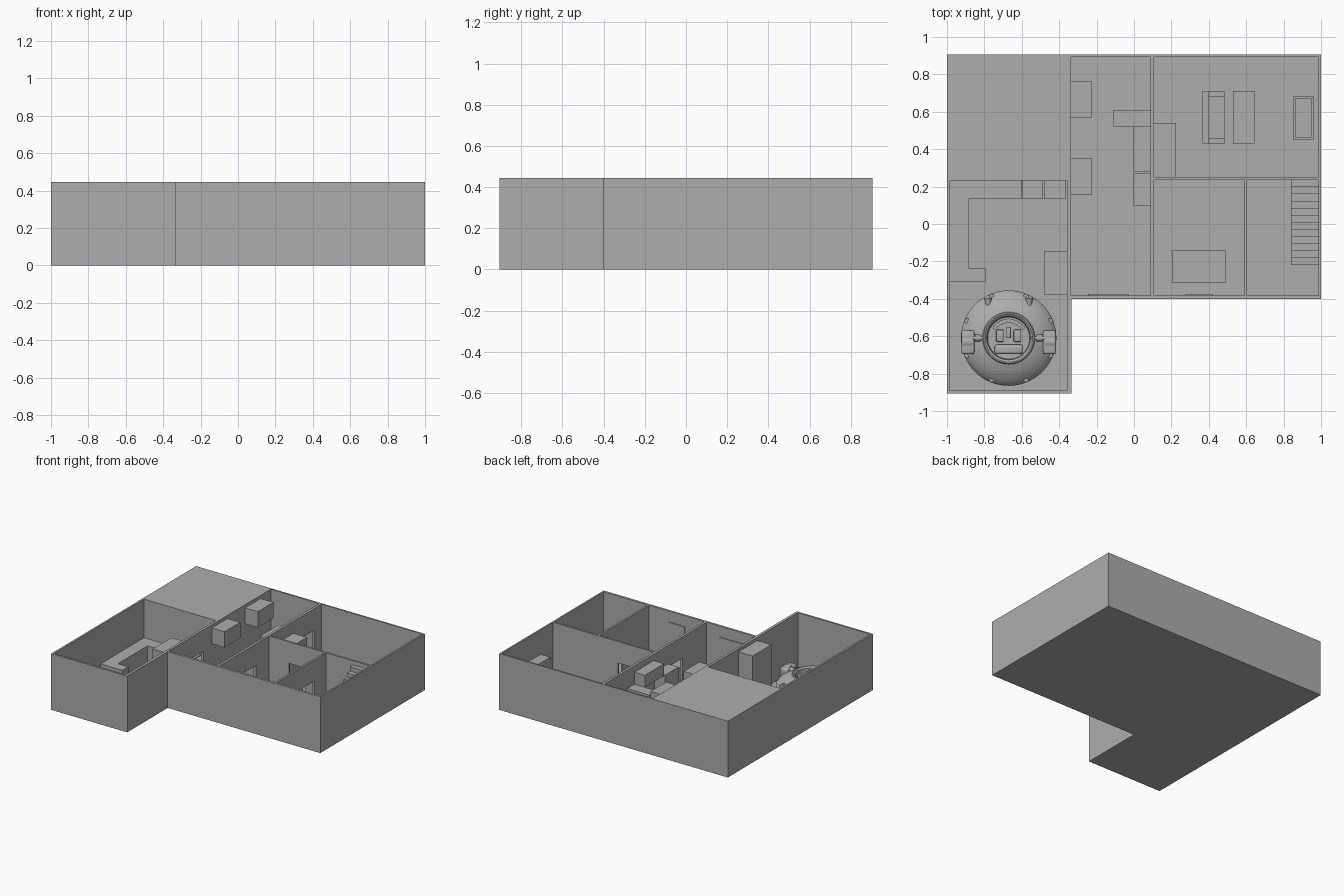
import bpy, bmesh, math
from mathutils import Matrix

if "Cube" in bpy.data.objects:
    bpy.data.objects.remove(bpy.data.objects["Cube"])

grey = bpy.data.materials.new("plain_grey")
grey.diffuse_color = (0.42, 0.42, 0.42, 1)
grey.use_nodes = True
grey.node_tree.nodes["Principled BSDF"].inputs["Base Color"].default_value = grey.diffuse_color


def finish(name, bm, smooth=False):
    bmesh.ops.recalc_face_normals(bm, faces=bm.faces)
    me = bpy.data.meshes.new(name)
    bm.to_mesh(me)
    bm.free()
    me.materials.append(grey)
    ob = bpy.data.objects.new(name, me)
    bpy.context.collection.objects.link(ob)
    bpy.context.view_layer.objects.active = ob
    if smooth:
        bpy.ops.object.select_all(action='DESELECT')
        ob.select_set(True)
        bpy.ops.object.shade_smooth_by_angle(angle=math.radians(35))
    return ob


def box(name, x0, x1, y0, y1, z0, z1, bevel=0):
    bm = bmesh.new()
    m = Matrix.Translation(((x0 + x1) / 2, (y0 + y1) / 2, (z0 + z1) / 2)) @ \
        Matrix.Diagonal((x1 - x0, y1 - y0, z1 - z0, 1))
    bmesh.ops.create_cube(bm, size=1, matrix=m)
    if bevel:
        bmesh.ops.bevel(bm, geom=bm.edges[:], offset=bevel, segments=3,
                        affect='EDGES', profile=0.5)
    return finish(name, bm, bevel > 0)


def prism(name, pts, z0, z1):
    bm = bmesh.new()
    f = bm.faces.new([bm.verts.new((x, y, z0)) for x, y in pts])
    r = bmesh.ops.extrude_face_region(bm, geom=[f])
    bmesh.ops.translate(bm, vec=(0, 0, z1 - z0),
                        verts=[v for v in r["geom"] if isinstance(v, bmesh.types.BMVert)])
    return finish(name, bm)


def lathe(name, profile, cx, cy, n=64):
    bm = bmesh.new()
    rings = [[bm.verts.new((cx + r * math.cos(2 * math.pi * i / n),
                            cy + r * math.sin(2 * math.pi * i / n), z)) for i in range(n)]
             for r, z in profile]
    for a, b in zip(rings, rings[1:]):
        for i in range(n):
            j = (i + 1) % n
            bm.faces.new((a[i], a[j], b[j], b[i]))
    bm.faces.new(rings[0])
    bm.faces.new(rings[-1])
    return finish(name, bm, True)


def cylinder(name, r, length, loc, axis='X', r2=None):
    bm = bmesh.new()
    rot = {'X': Matrix.Rotation(math.pi / 2, 4, 'Y'),
           'Y': Matrix.Rotation(math.pi / 2, 4, 'X'), 'Z': Matrix()}[axis]
    bmesh.ops.create_cone(bm, cap_ends=True, segments=24, radius1=r,
                          radius2=r if r2 is None else r2, depth=length,
                          matrix=Matrix.Translation(loc) @ rot)
    return finish(name, bm, True)


# Building shell: L-shaped block with rooms and doorways cut out
F, H = 0.012, 0.445
shell = prism("building_shell", [(-1, -0.905), (-0.335, -0.905), (-0.335, -0.4), (1, -0.4),
                                 (1, 0.905), (-1, 0.905)], 0, H)
rooms = [(-0.985, -0.357, -0.89, 0.232), (-0.337, 0.087, -0.382, 0.892),
         (0.107, 0.987, 0.25, 0.892), (0.107, 0.59, -0.382, 0.235),
         (0.605, 0.987, -0.382, 0.235)]
doors = [(-0.37, -0.32, -0.08, 0.05), (0.075, 0.12, -0.08, 0.07), (0.075, 0.12, 0.66, 0.8),
         (0.28, 0.42, 0.22, 0.265), (0.58, 0.615, -0.05, 0.09)]
for cuts, z0, z1 in ((rooms, F, 0.6), (doors, F + 0.001, 0.275)):
    for c in cuts:
        cutter = box("cutter", *c, z0, z1)
        mod = shell.modifiers.new("cut", 'BOOLEAN')
        mod.operation, mod.solver, mod.object = 'DIFFERENCE', 'EXACT', cutter
        bpy.context.view_layer.objects.active = shell
        bpy.ops.object.modifier_apply(modifier=mod.name)
        bpy.data.objects.remove(cutter)

# Windows on the inside of the front wall
for x0, x1 in ((-0.245, -0.03), (0.275, 0.42)):
    box("window_pane", x0, x1, -0.383, -0.378, 0.15, 0.36)
    for a, b in ((x0, x0 + 0.012), (x1 - 0.012, x1)):
        box("window_side", a, b, -0.383, -0.375, 0.15, 0.36)
    for z in (0.15, 0.348):
        box("window_rail", x0, x1, -0.383, -0.375, z, z + 0.012)

# Staircase
n = 12
for i in range(n):
    y0 = -0.22 + 0.455 * i / n
    box("stair_step", 0.84, 0.987, y0, 0.235, F + 0.4 * i / n, F + 0.4 * (i + 1) / n)

# Workshop counter, appliances and tall cupboard
prism("workshop_counter", [(-0.985, -0.31), (-0.795, -0.31), (-0.795, -0.235), (-0.885, -0.235),
                           (-0.885, 0.135), (-0.715, 0.135), (-0.715, 0.232), (-0.985, 0.232)],
      F, 0.14)
for x in (-0.715, -0.6, -0.48):
    box("workshop_cabinet", x, x + 0.113, 0.135, 0.232, F, 0.14)
box("tall_cupboard", -0.48, -0.357, -0.38, -0.145, F, 0.42)

# Hall and kitchen furniture
for y in (0.155, 0.57):
    box("wall_cabinet", -0.337, -0.225, y, y + 0.195, 0.295, 0.42)
box("kitchen_wall_cabinet", -0.005, 0.087, 0.28, 0.52, 0.3, 0.395)
box("kitchen_counter", -0.005, 0.087, 0.28, 0.52, F, 0.13)
box("kitchen_partition", -0.11, 0.087, 0.52, 0.61, F, 0.3)
box("tall_cooler", -0.005, 0.087, 0.1, 0.27, F, 0.3)

# Living room furniture and middle-room bed
box("corner_cupboard", 0.107, 0.225, 0.25, 0.54, F, 0.35)
box("sofa_seat", 0.4, 0.485, 0.455, 0.68, F, 0.07)
box("sofa_back", 0.365, 0.4, 0.43, 0.71, F, 0.15)
for y in (0.43, 0.68):
    box("sofa_arm", 0.4, 0.485, y, y + 0.028, F, 0.1)
box("low_table", 0.53, 0.645, 0.43, 0.71, F, 0.09)
box("screen_stand", 0.85, 0.96, 0.45, 0.685, F, 0.25)
box("screen_box", 0.862, 0.948, 0.463, 0.672, 0.25, 0.285)
box("bed", 0.205, 0.49, -0.315, -0.14, F, 0.12)

# Domed round craft with an open cockpit
cx, cy = -0.67, -0.61
lathe("craft_hull", [(0.12, 0.02), (0.2, 0.035), (0.25, 0.06), (0.255, 0.072), (0.25, 0.082),
                     (0.23, 0.102), (0.2, 0.122), (0.17, 0.137), (0.14, 0.147), (0.135, 0.155),
                     (0.128, 0.155), (0.116, 0.145), (0.112, 0.1)], cx, cy)
lathe("craft_foot", [(0.08, F), (0.13, 0.025)], cx, cy)
box("cockpit_bench", cx - 0.075, cx + 0.075, cy - 0.085, cy - 0.035, 0.1, 0.14, 0.012)
box("centre_console", cx - 0.012, cx + 0.012, cy, cy + 0.06, 0.1, 0.145, 0.004)
for i in range(9):
    a = math.radians(38 + 13 * i)
    cylinder("dashboard_segment", 0.012, 0.05,
             (cx + 0.093 * math.cos(a), cy + 0.093 * math.sin(a), 0.125), 'Z')
for s in (-1, 1):
    # seats, side pods with struts, rear nozzles
    box("cockpit_seat", cx + s * 0.047 - 0.02, cx + s * 0.047 + 0.02, cy - 0.02, cy + 0.045,
        0.1, 0.135, 0.006)
    px = cx + s * 0.218
    box("side_pod", px - 0.034, px + 0.034, cy - 0.085, cy + 0.04, 0.085, 0.15, 0.01)
    cylinder("pod_band", 0.037, 0.05, (px, cy - 0.02, 0.118), 'X')
    cylinder("pod_strut", 0.011, 0.09, (cx + s * 0.165, cy, 0.14), 'X')
    cylinder("strut_collar", 0.018, 0.03, (cx + s * 0.165, cy, 0.14), 'X')
    cylinder("rear_nozzle", 0.02, 0.05, (cx + s * 0.11, cy + 0.19, 0.105), 'Y', 0.01)
# Small plates round the rim
for i in range(8):
    a = math.pi / 4 * i + math.pi / 8
    cylinder("rim_plate", 0.014, 0.014,
             (cx + 0.24 * math.cos(a), cy + 0.24 * math.sin(a), 0.088), 'Z')
